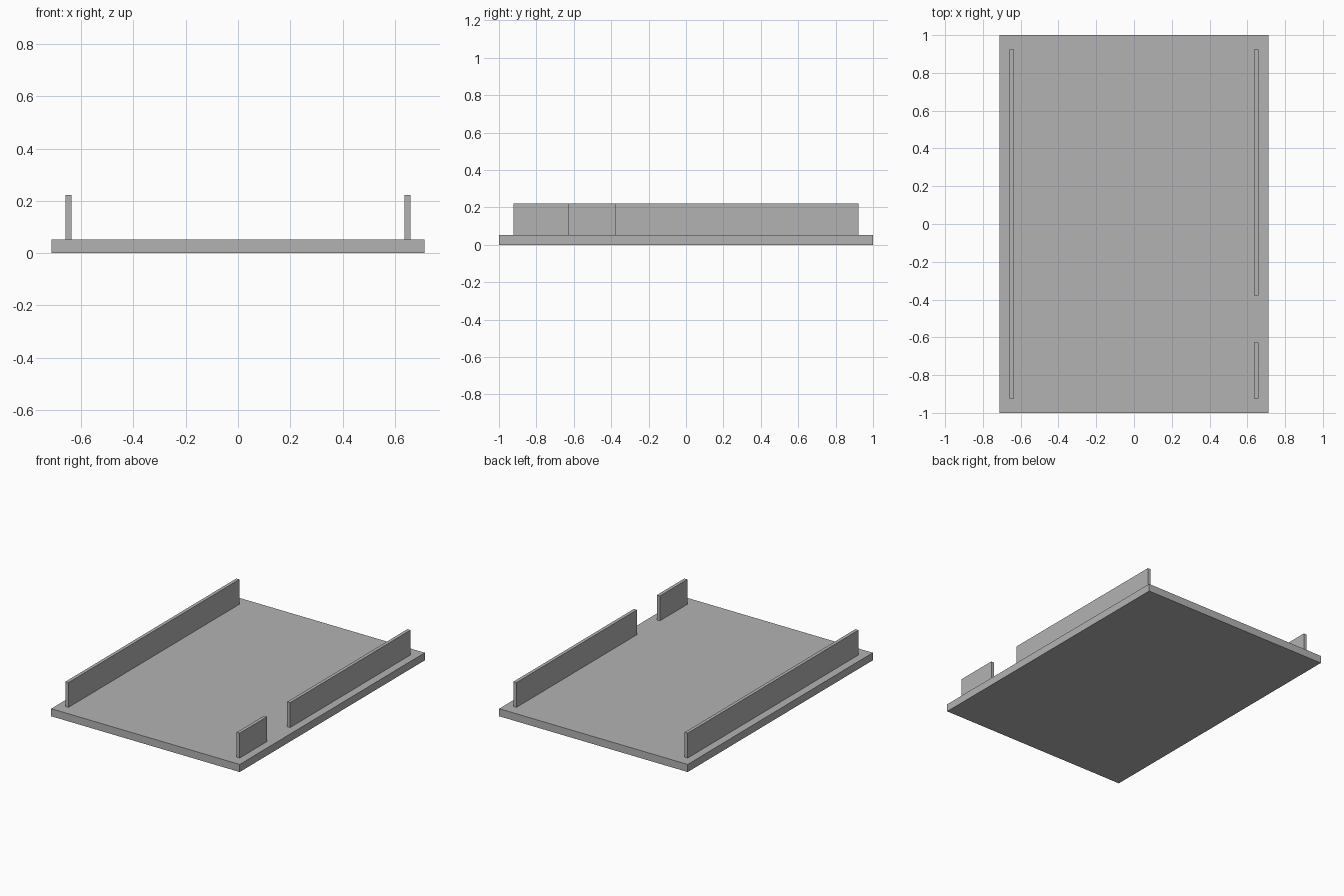
import bpy

cube = bpy.data.objects.get("Cube")
if cube:
    bpy.data.objects.remove(cube, do_unlink=True)

# Single plain grey material
GREY = (0.45, 0.45, 0.45, 1.0)
grey = bpy.data.materials.new("plain_grey")
grey.use_nodes = True
grey.diffuse_color = GREY
grey.node_tree.nodes["Principled BSDF"].inputs["Base Color"].default_value = GREY


def box(name, x, y, z):
    """Add a box spanning the given (min, max) ranges."""
    spans = (x, y, z)
    bpy.ops.mesh.primitive_cube_add(size=1, location=[(a + b) / 2 for a, b in spans])
    obj = bpy.context.object
    obj.name = name
    obj.scale = [b - a for a, b in spans]
    bpy.ops.object.transform_apply(location=False, rotation=False, scale=True)
    obj.data.materials.append(grey)
    return obj


BASE_TOP, RAIL_TOP = 0.052, 0.222
RAIL_IN, RAIL_OUT = 0.636, 0.659
RAIL_END = 0.923

# Flat base slab
box("base_slab", (-0.713, 0.713), (-1, 1), (0, BASE_TOP))

# Full-length rail on the right, rail with a gap on the left
rail_height = (BASE_TOP, RAIL_TOP)
left_x, right_x = (RAIL_IN, RAIL_OUT), (-RAIL_OUT, -RAIL_IN)
box("right_rail", right_x, (-RAIL_END, RAIL_END), rail_height)
box("left_rail_front", left_x, (-RAIL_END, -0.627), rail_height)
box("left_rail_back", left_x, (-0.378, RAIL_END), rail_height)
